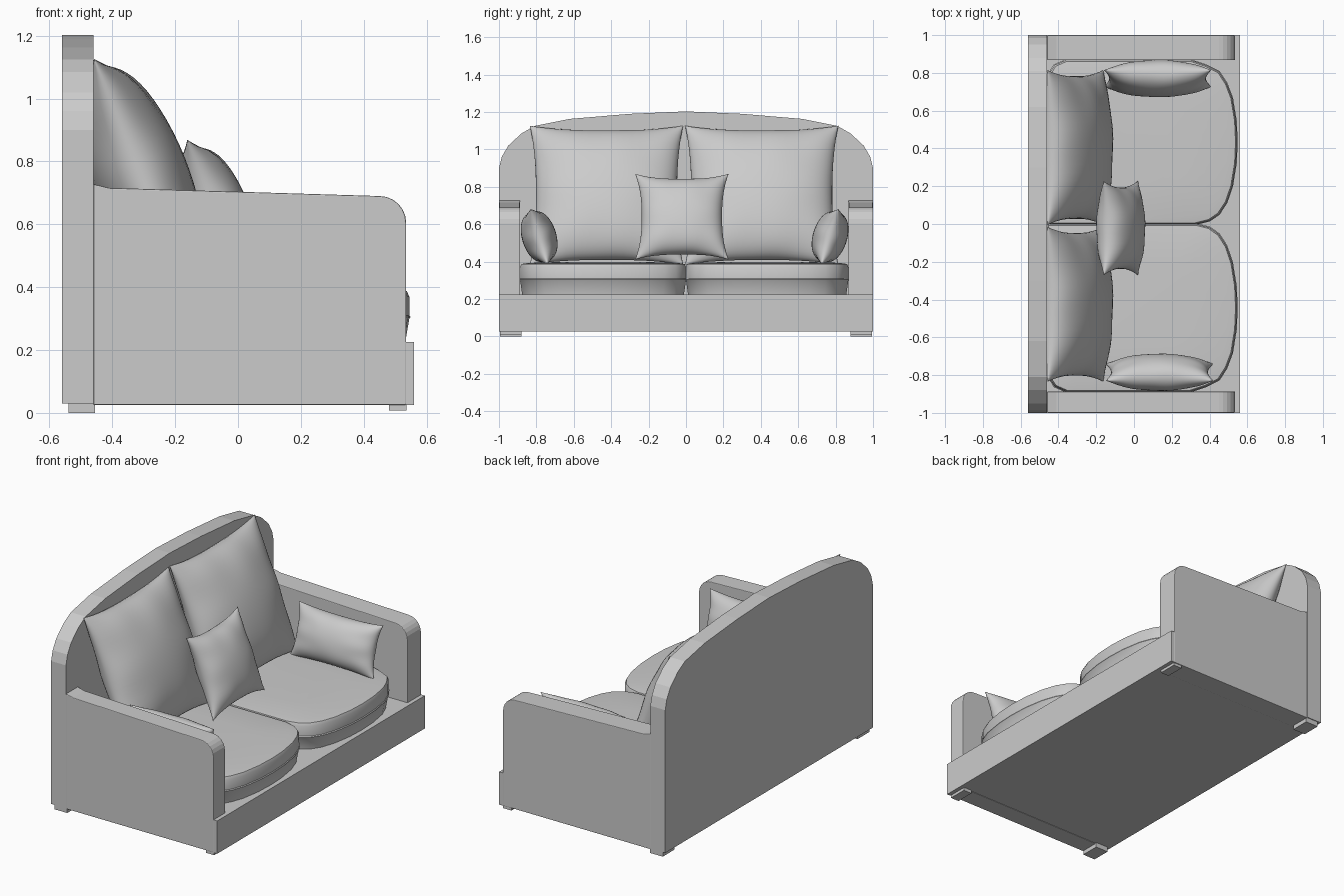
import bpy, bmesh, math
from mathutils import Vector

if "Cube" in bpy.data.objects:
    bpy.data.objects.remove(bpy.data.objects["Cube"])


def finish(name, bm, angle=None):
    bmesh.ops.recalc_face_normals(bm, faces=bm.faces)
    me = bpy.data.meshes.new(name)
    bm.to_mesh(me)
    bm.free()
    ob = bpy.data.objects.new(name, me)
    bpy.context.collection.objects.link(ob)
    if angle:
        bpy.ops.object.select_all(action='DESELECT')
        ob.select_set(True)
        bpy.context.view_layer.objects.active = ob
        bpy.ops.object.shade_smooth_by_angle(angle=math.radians(angle))
    return ob


def prism(name, pts, offset, bevel=0.0):
    """Extrude a closed 3D outline along an offset."""
    bm = bmesh.new()
    face = bm.faces.new([bm.verts.new(p) for p in pts])
    new = bmesh.ops.extrude_face_region(bm, geom=[face])['geom']
    bmesh.ops.translate(bm, vec=offset, verts=[g for g in new if isinstance(g, bmesh.types.BMVert)])
    ob = finish(name, bm)
    if bevel:
        mod = ob.modifiers.new("soft_edges", 'BEVEL')
        mod.width, mod.segments, mod.limit_method = bevel, 2, 'ANGLE'
    return ob


def box(name, x0, x1, y0, y1, z0, z1):
    return prism(name, [(x0, y0, z0), (x1, y0, z0), (x1, y1, z0), (x0, y1, z0)], (0, 0, z1 - z0))


def pillow(name, center, across, up, a, b, t, pinch, n=28):
    """Stuffed pillow: pinched sides, drawn-out corners, soft ripples near the seams."""
    c, A, U = Vector(center), Vector(across).normalized(), Vector(up).normalized()
    N = A.cross(U)
    bm = bmesh.new()
    for side in (1, -1):
        grid = []
        for i in range(n + 1):
            row = []
            for j in range(n + 1):
                u = math.sin((i / n - .5) * math.pi)
                v = math.sin((j / n - .5) * math.pi)
                px = a * u * (1 - pinch * (1 - abs(v) ** 2.5) * u * u)
                py = b * v * (1 - pinch * (1 - abs(u) ** 2.5) * v * v)
                full = max(0, (1 - u * u) * (1 - v * v))
                ripple = 1 + .05 * (u * u * math.sin(9 * v + 1) + v * v * math.sin(9 * u))
                row.append(bm.verts.new(c + A * px + U * py + N * (side * t * full ** .52 * ripple)))
            grid.append(row)
        for i in range(n):
            for j in range(n):
                bm.faces.new((grid[i][j], grid[i + 1][j], grid[i + 1][j + 1], grid[i][j + 1]))
    bmesh.ops.remove_doubles(bm, verts=bm.verts, dist=1e-5)
    return finish(name, bm, 80)


def seat_cushion(name, width):
    """Rounded-front cushion stacked from inset outline rings."""
    outline = [(-.46, 0), (.33, 0), (.40, .02), (.45, .06), (.49, .13), (.52, .23), (.54, .37),
               (.545, .5), (.54, .63), (.52, .77), (.49, .86), (.45, .93), (.38, .97), (.30, 1),
               (-.36, 1), (-.42, .97), (-.46, .9)]
    layers = [(.975, .225), (1, .30), (1.008, .305), (1, .31), (1, .37), (.985, .387),
              (.9, .393), (.5, .398)]
    cx, cy = .04, width / 2
    bm = bmesh.new()
    rings = [[bm.verts.new((cx + (x - cx) * s, cy + (y * width - cy) * s, z)) for x, y in outline]
             for s, z in layers]
    k = len(outline)
    for lo, hi in zip(rings, rings[1:]):
        for i in range(k):
            bm.faces.new((lo[i], lo[(i + 1) % k], hi[(i + 1) % k], hi[i]))
    bm.faces.new(rings[0])
    bm.faces.new(rings[-1])
    return finish(name, bm, 35)


# Arched back panel
half = [(1, .9), (.985, .96), (.95, 1.02), (.88, 1.085), (.81, 1.125), (.62, 1.163), (.3, 1.19)]
arch = [(1, .03)] + half + [(0, 1.203)] + [(-y, z) for y, z in reversed(half)] + [(-1, .03)]
prism("back_panel", [(-.56, y, z) for y, z in arch], (.1, 0, 0))

# Arms with a rounded front corner
side = [(-.46, .025), (-.46, .728), (-.41, .716), (.45, .69)]
side += [(.45 + .085 * math.sin(math.radians(d)), .605 + .085 * math.cos(math.radians(d)))
         for d in (15, 30, 45, 60, 75, 90)] + [(.535, .025)]
prism("left_arm", [(x, -1, z) for x, z in side], (0, .113, 0), .004)
prism("right_arm", [(x, 1, z) for x, z in side], (0, -.132, 0), .004)

# Base platform and front rail
box("base", -.46, .535, -.98, .98, .028, .225)
box("front_rail", .535, .56, -1, 1, .025, .225)

# Feet
for label, s in (("left", -1), ("right", 1)):
    y0, y1 = sorted((s * .995, s * .88))
    box(label + "_back_foot", -.54, -.455, y0, y1, 0, .032)
    box(label + "_front_foot", .48, .536, y0, y1, .008, .032)

# Seat cushions
seat_cushion("right_seat_cushion", .868)
seat_cushion("left_seat_cushion", -.887)

# Back, centre and side pillows
lean = (-.37, 0, .93)
pillow("right_back_pillow", (-.31, .405, .755), (0, 1, 0), lean, .41, .4, .152, .08)
pillow("left_back_pillow", (-.31, -.425, .755), (0, 1, 0), lean, .41, .4, .152, .08)
pillow("centre_pillow", (-.07, -.022, .64), (0, 1, 0), lean, .25, .247, .105, .14)
pillow("right_side_pillow", (.125, .77, .533), (1, 0, 0), (0, .29, .95), .285, .155, .092, .1)
pillow("left_side_pillow", (.135, -.785, .533), (1, 0, 0), (0, -.29, .95), .285, .155, .092, .1)
